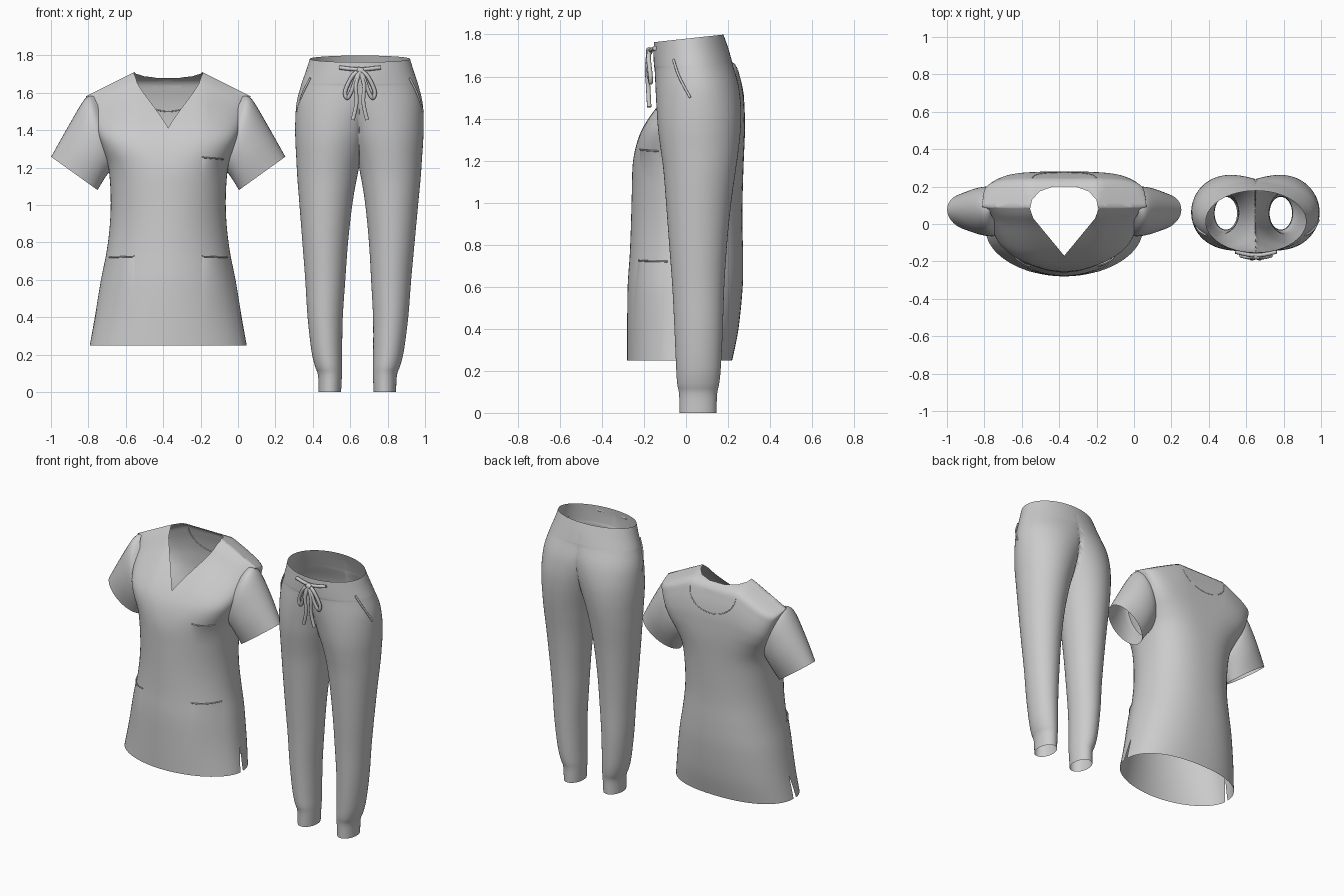
import bpy, bmesh, math
from mathutils import Vector
from mathutils.bvhtree import BVHTree

if "Cube" in bpy.data.objects:
    bpy.data.objects.remove(bpy.data.objects["Cube"])

SHIRT_X, PANTS_X = -0.373, 0.652


def finish(name, bm, x, recalc=True):
    if recalc:
        bmesh.ops.recalc_face_normals(bm, faces=bm.faces)
    mesh = bpy.data.meshes.new(name)
    bm.to_mesh(mesh)
    for p in mesh.polygons:
        p.use_smooth = True
    ob = bpy.data.objects.new(name, mesh)
    ob.location.x = x
    bpy.context.collection.objects.link(ob)
    return ob


def spline(rows, steps):
    """Catmull-Rom through rows of numbers"""
    out = []
    for i in range(len(rows) - 1):
        p0, p1, p2 = rows[max(i - 1, 0)], rows[i], rows[i + 1]
        p3 = rows[min(i + 2, len(rows) - 1)]
        for k in range(steps):
            t = k / steps
            out.append([0.5 * (2 * b + (c - a) * t + (2 * a - 5 * b + 4 * c - d) * t * t
                               + (3 * b - a - 3 * c + d) * t ** 3)
                        for a, b, c, d in zip(p0, p1, p2, p3)])
    return out + [list(rows[-1])]


def loft(rows, point, segs=64, steps=4, shift=0.0):
    bm = bmesh.new()
    rings = [[bm.verts.new(point(r, 2 * math.pi * (i + shift) / segs)) for i in range(segs)]
             for r in spline(rows, steps)]
    for a, b in zip(rings, rings[1:]):
        for i in range(segs):
            j = (i + 1) % segs
            bm.faces.new((a[i], a[j], b[j], b[i]))
    return bm


def power(v, e):
    return math.copysign(abs(v) ** e, v)


def tube(name, points, radius, x, res=6):
    cu = bpy.data.curves.new(name, 'CURVE')
    cu.dimensions = '3D'
    cu.bevel_depth, cu.bevel_resolution, cu.use_fill_caps = radius, 2, True
    pts = spline(points, res)
    sp = cu.splines.new('POLY')
    sp.points.add(len(pts) - 1)
    for p, co in zip(sp.points, pts):
        p.co = (*co, 1)
    ob = bpy.data.objects.new(name, cu)
    ob.location.x = x
    bpy.context.collection.objects.link(ob)
    return ob


# --- Shirt body: height, half width, front y, back y, shoulder slope, squareness
BODY = [(0.25, .42, -.28, .22, 0, 2.3), (0.4, .393, -.28, .25, 0, 2.3), (0.6, .36, -.278, .27, 0, 2.3),
        (0.75, .33, -.268, .272, 0, 2.3), (0.9, .312, -.262, .268, 0, 2.3), (1.05, .308, -.258, .27, 0, 2.4),
        (1.2, .32, -.252, .275, 0, 2.6), (1.32, .35, -.222, .28, .3, 3.2), (1.41, .375, -.172, .28, .5, 4),
        (1.5, .395, -.1, .275, .7, 4.5), (1.6, .417, -.01, .255, .85, 4.5), (1.67, .432, .045, .22, .95, 4.5),
        (1.712, .44, .09, .09, 1, 4.5)]


def body_point(r, a):
    z, w, yf, yb, s, n = r
    if math.sin(a) < 0:  # the front is a little more tapered than the back
        n -= .35 * (1 - s)
    x = w * power(math.cos(a), 2 / n)
    y = (yf + yb) / 2 + (yb - yf) / 2 * power(math.sin(a), 2 / n)
    return x, y, z - 0.5 * s * max(0, abs(x) - .18)


bm = loft(BODY, body_point, segs=72, shift=0.5)
bm.normal_update()

# Side slits: drop the side columns near the hem and close them to a V
slit = [f for f in bm.faces if f.calc_center_median().z < .4
        and min(v.co.y for v in f.verts) < -.01 * 3 + (f.calc_center_median().z - .25) * .17
        < max(v.co.y for v in f.verts) and abs(f.calc_center_median().x) > .3]
for v in {v for f in slit for v in f.verts}:
    mid = -.03 + (v.co.z - .25) * .17
    v.co.y = mid + (v.co.y - mid) * max(.03, 1 - (v.co.z - .25) / .15)
bmesh.ops.delete(bm, geom=slit, context='FACES')

# Neck opening: V in front, rounded behind
NECK = [(0, -.17), (.165, .03), (.183, .08), (.172, .13), (.13, .175), (.06, .2),
        (-.06, .2), (-.13, .175), (-.172, .13), (-.183, .08), (-.165, .03)]
sides = [(Vector((*p, 0)), Vector((q[1] - p[1], p[0] - q[0], 0)).normalized())
         for p, q in zip(NECK, NECK[1:] + NECK[:1])]
for co, no in sides:
    faces = [f for f in bm.faces if f.calc_center_median().z > 1.35]
    geom = list({v for f in faces for v in f.verts}) + list({e for f in faces for e in f.edges}) + faces
    bmesh.ops.bisect_plane(bm, geom=geom, dist=1e-5, plane_co=co, plane_no=no)


def unwanted(f):
    c = f.calc_center_median()
    neck = c.z > 1.35 and all((c - co).dot(no) < 0 for co, no in sides)
    armhole = abs(c.x) > .32 and abs(c.y - .06) < .06 and 1.28 < c.z < 1.42
    return neck or armhole


bmesh.ops.delete(bm, geom=[f for f in bm.faces if unwanted(f)], context='FACES')
bmesh.ops.remove_doubles(bm, verts=[v for v in bm.verts if v.co.z > 1.5], dist=0.0003)
bm.normal_update()
shirt_tree = BVHTree.FromBMesh(bm)
finish("shirt_body", bm, SHIRT_X, recalc=False)

# --- Sleeves: top x, z, bottom x, z, front y, back y
SLEEVE = [(.4, 1.583, .25, 1.27, 0, .15), (.447, 1.566, .295, 1.2, -.06, .195),
          (.535, 1.42, .335, 1.15, -.06, .195), (.626, 1.258, .378, 1.08, -.035, .165)]


def sleeve_point(r, a):
    tx, tz, bx, bz, yf, yb = r
    k = (1 + math.cos(a)) / 2
    y = (yf + yb) / 2 + .012 * math.cos(a) + (yb - yf) / 2 * math.sin(a)
    return bx + (tx - bx) * k, y, bz + (tz - bz) * k


for side, sx in (("left", 1), ("right", -1)):
    bm = loft(SLEEVE, sleeve_point, segs=40, steps=5)
    for v in bm.verts:
        v.co.x *= sx
    finish(side + "_sleeve", bm, SHIRT_X)


# --- Patch pockets laid on the shirt front
def on_shirt(x, z, d=1, lift=0.0):
    hit = shirt_tree.ray_cast(Vector((x, -2 * d, z)), Vector((0, d, 0)))[0]
    return (x, (hit.y if hit else 0) - d * lift, z)


def pocket(name, bl, br, tr, tl, n=14):
    bm = bmesh.new()
    grid = []
    for j in range(n + 1):
        v = j / n
        row = []
        for i in range(n + 1):
            u = i / n
            x, z = ((1 - v) * ((1 - u) * bl[k] + u * br[k]) + v * ((1 - u) * tl[k] + u * tr[k]) for k in (0, 1))
            # the mouth stands off more than the sewn sides and bottom
            row.append(bm.verts.new(on_shirt(x, z, 1, .001 + .05 * v ** 2 * u * (1 - u))))
        grid.append(row)
    for j in range(n):
        for i in range(n):
            bm.faces.new((grid[j][i], grid[j][i + 1], grid[j + 1][i + 1], grid[j + 1][i]))
    finish(name, bm, SHIRT_X)
    # folded hem along the mouth
    rim = [v / 8 for v in range(9)]
    tube(name + "_hem", [on_shirt(tl[0] + (tr[0] - tl[0]) * u, tl[1] + (tr[1] - tl[1]) * u, 1,
                                  .001 + .05 * u * (1 - u)) for u in rim], .004, SHIRT_X, 3)


pocket("chest_pocket", (.18, 1.1), (.295, 1.1), (.295, 1.245), (.18, 1.255))
pocket("left_lower_pocket", (.17, .255), (.39, .255), (.315, .72), (.18, .725))
pocket("right_lower_pocket", (-.39, .255), (-.17, .255), (-.18, .725), (-.315, .72))

# Curved yoke seam on the back
tube("back_yoke_seam", [on_shirt(.17 * math.cos(a), 1.63 - .13 * math.sin(a), -1, -.001)
                        for a in (math.pi * i / 12 for i in range(13))], .003, SHIRT_X)

# --- Trousers, one half: height, leg centre x, radius x, front y, back y
LEG = [(0, .147, .06, -.03, .145), (.09, .147, .064, -.033, .148), (.14, .155, .073, -.042, .158),
       (.22, .165, .082, -.047, .166), (.4, .175, .094, -.055, .175), (.6, .176, .107, -.065, .182),
       (.8, .178, .122, -.08, .195), (1.0, .176, .141, -.095, .215), (1.15, .17, .16, -.107, .236),
       (1.25, .161, .175, -.12, .25), (1.35, .146, .196, -.133, .26), (1.45, .122, .221, -.14, .262),
       (1.55, .08, .256, -.145, .25), (1.64, .03, .283, -.149, .223), (1.66, .018, .289, -.152, .218),
       (1.72, 0, .286, -.155, .2), (1.78, 0, .268, -.152, .178)]


def leg_point(r, a):
    z, cx, rx, yf, yb = r
    y = (yf + yb) / 2 + (yb - yf) / 2 * math.sin(a)
    tilt = max(0, z - 1.45) / .33 * .018 * y / .165
    return max(0, cx + rx * math.cos(a)), y, z + tilt


bm = loft(LEG, leg_point, segs=72)
inner = [f for f in bm.faces if all(v.co.x < 1e-5 for v in f.verts)]
bmesh.ops.delete(bm, geom=inner, context='FACES')
bmesh.ops.mirror(bm, geom=bm.verts[:] + bm.edges[:] + bm.faces[:], axis='X', merge_dist=.0005)
for v in bm.verts:  # the legs hang slightly to one side
    v.co.x -= .014 * (1 - v.co.z / 1.8)
finish("trousers", bm, PANTS_X)

# --- Drawstring: bar, bow loops and hanging tails
tube("drawstring_bar", [(-.11, -.148, 1.735), (-.05, -.162, 1.728), (0, -.167, 1.725),
                        (.05, -.162, 1.728), (.11, -.148, 1.735)], .011, PANTS_X)
tube("drawstring_knot", [(-.015, -.175, 1.725), (.015, -.175, 1.715)], .016, PANTS_X)
for side, sx in (("left", 1), ("right", -1)):
    tube(side + "_hip_pocket_edge", [(sx * .265, -.06, 1.68), (sx * .305, -.033, 1.6),
                                     (sx * .336, .02, 1.5)], .006, PANTS_X)
    tube(side + "_bow_loop", [(0, -.172, 1.72), (sx * .04, -.178, 1.69), (sx * .078, -.17, 1.61),
                              (sx * .068, -.168, 1.572), (sx * .045, -.175, 1.61),
                              (sx * .02, -.18, 1.68), (0, -.174, 1.715)], .011, PANTS_X)
    tube(side + "_string_tail", [(0, -.178, 1.715), (sx * .022, -.185, 1.64), (sx * .018, -.18, 1.55),
                                 (sx * .038, -.175, 1.455)], .011, PANTS_X)
